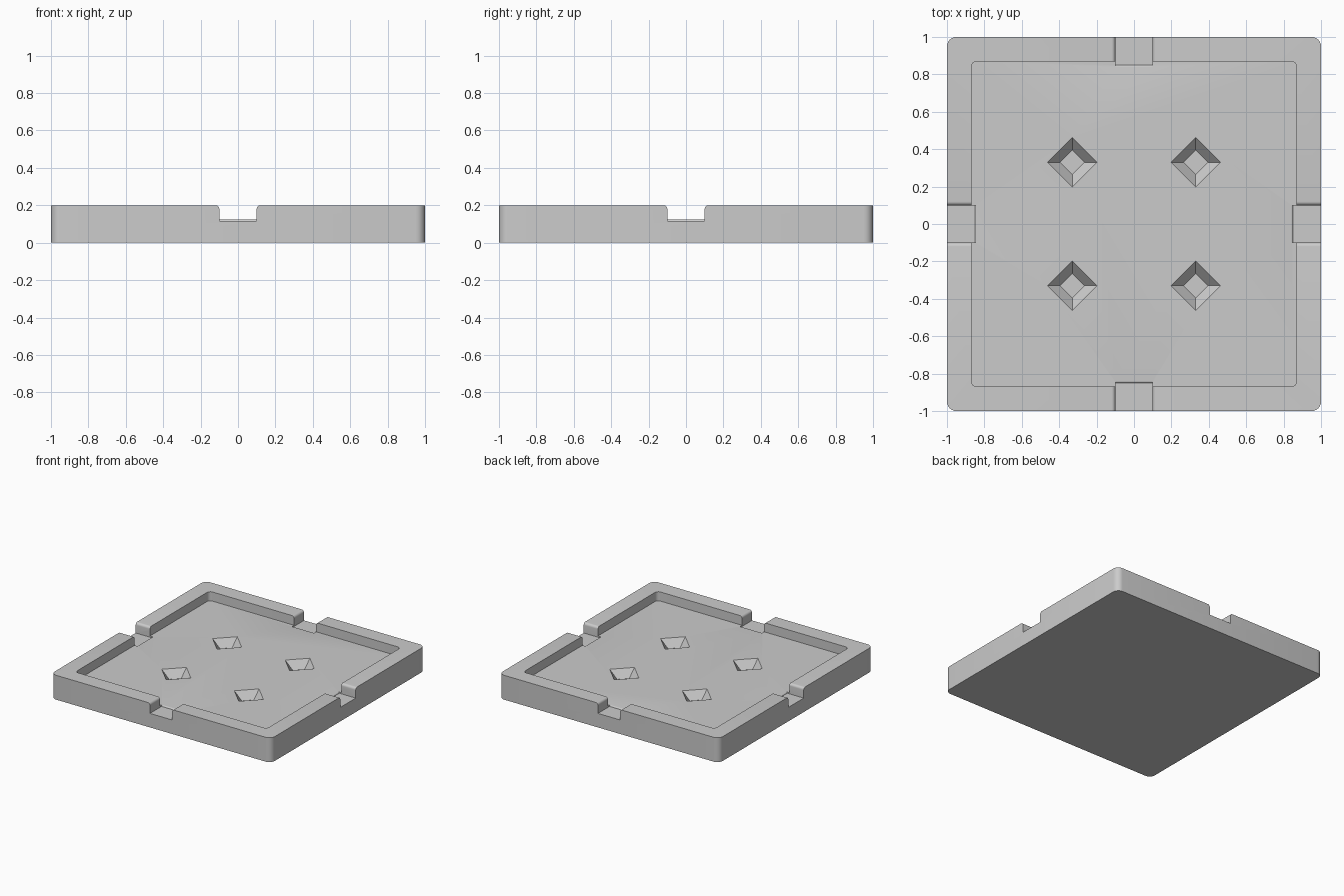
import bpy
import bmesh
from math import pi, sin, cos
from mathutils import Matrix, Vector

if "Cube" in bpy.data.objects:
    bpy.data.objects.remove(bpy.data.objects["Cube"], do_unlink=True)

HEIGHT, FLOOR, SLOT_Z = 0.2, 0.125, 0.115
SLOT_HALF, ROUND = 0.1, 0.02

# Single matte grey
grey = bpy.data.materials.new("plain grey")
grey.use_nodes = True
colour = (0.6, 0.6, 0.6, 1)
grey.diffuse_color = colour
grey.node_tree.nodes["Principled BSDF"].inputs["Base Color"].default_value = colour


def arc(cx, cy, r, start, end, steps=6):
    angles = [start + (end - start) * i / steps for i in range(steps + 1)]
    return [(cx + r * cos(a), cy + r * sin(a)) for a in angles]


def rounded_square(half, r):
    c = half - r
    points = []
    for i, (sx, sy) in enumerate([(1, 1), (-1, 1), (-1, -1), (1, -1)]):
        points += arc(sx * c, sy * c, r, i * pi / 2, (i + 1) * pi / 2)
    return points


def loft(name, lower, upper):
    """Closed solid between two matching rings of points."""
    bm = bmesh.new()
    a = [bm.verts.new(p) for p in lower]
    b = [bm.verts.new(p) for p in upper]
    bm.faces.new(a)
    bm.faces.new(b)
    for i in range(len(a)):
        j = (i + 1) % len(a)
        bm.faces.new((a[i], a[j], b[j], b[i]))
    bmesh.ops.recalc_face_normals(bm, faces=bm.faces)
    mesh = bpy.data.meshes.new(name)
    bm.to_mesh(mesh)
    bm.free()
    mesh.materials.append(grey)
    obj = bpy.data.objects.new(name, mesh)
    bpy.context.collection.objects.link(obj)
    return obj


def prism(name, outline, z0, z1):
    return loft(name, [(x, y, z0) for x, y in outline], [(x, y, z1) for x, y in outline])


def carve(target, cutter):
    cutter.hide_render = True
    mod = target.modifiers.new("carve", "BOOLEAN")
    mod.operation, mod.solver, mod.object = "DIFFERENCE", "EXACT", cutter
    bpy.context.view_layer.objects.active = target
    bpy.ops.object.modifier_apply(modifier=mod.name)
    bpy.data.objects.remove(cutter, do_unlink=True)


# Square tray with rounded corners and a shallow recess
tray = prism("tray", rounded_square(1, 0.05), 0, HEIGHT)
carve(tray, prism("recess_cutter", rounded_square(0.87, 0.03), FLOOR, 0.3))

# Slot through the middle of each rim, with rounded upper shoulders
shoulder = arc(SLOT_HALF + ROUND, HEIGHT - ROUND, ROUND, pi, pi / 2)
half_slot = [(SLOT_HALF, SLOT_Z)] + shoulder + [(SLOT_HALF + ROUND, 0.3)]
slot = half_slot + [(-x, z) for x, z in reversed(half_slot)]

# Rounded lip where each slot meets the recess floor
lip = arc(0.84, SLOT_Z, FLOOR - SLOT_Z, pi / 2, 0, 4)
lip += [(0.9, SLOT_Z), (0.9, 0.16), (0.84, 0.16)]

for i in range(4):
    turn = Matrix.Rotation(i * pi / 2, 3, "Z")
    carve(tray, loft("slot_cutter",
                     [turn @ Vector((x, -1.1, z)) for x, z in slot],
                     [turn @ Vector((x, -0.85, z)) for x, z in slot]))
    carve(tray, loft("lip_cutter",
                     [turn @ Vector((-SLOT_HALF, -r, z)) for r, z in lip],
                     [turn @ Vector((SLOT_HALF, -r, z)) for r, z in lip]))

# Four tapered diamond pits
PIT_DEPTH, PIT_BASE, PIT_TOP = 0.065, 0.065, 0.132


def diamond(cx, cy, r, z):
    return [(cx + r, cy, z), (cx, cy + r, z), (cx - r, cy, z), (cx, cy - r, z)]


for cx in (-0.33, 0.33):
    for cy in (-0.33, 0.33):
        # The taper continues above the floor so the rim cuts cleanly
        carve(tray, loft("pit_cutter",
                         diamond(cx, cy, PIT_BASE, FLOOR - PIT_DEPTH),
                         diamond(cx, cy, 2 * PIT_TOP - PIT_BASE, FLOOR + PIT_DEPTH)))

# Smooth the rounded corners, keep the edges crisp
bpy.ops.object.select_all(action="DESELECT")
tray.select_set(True)
bpy.context.view_layer.objects.active = tray
bpy.ops.object.shade_smooth_by_angle(angle=pi / 6)
